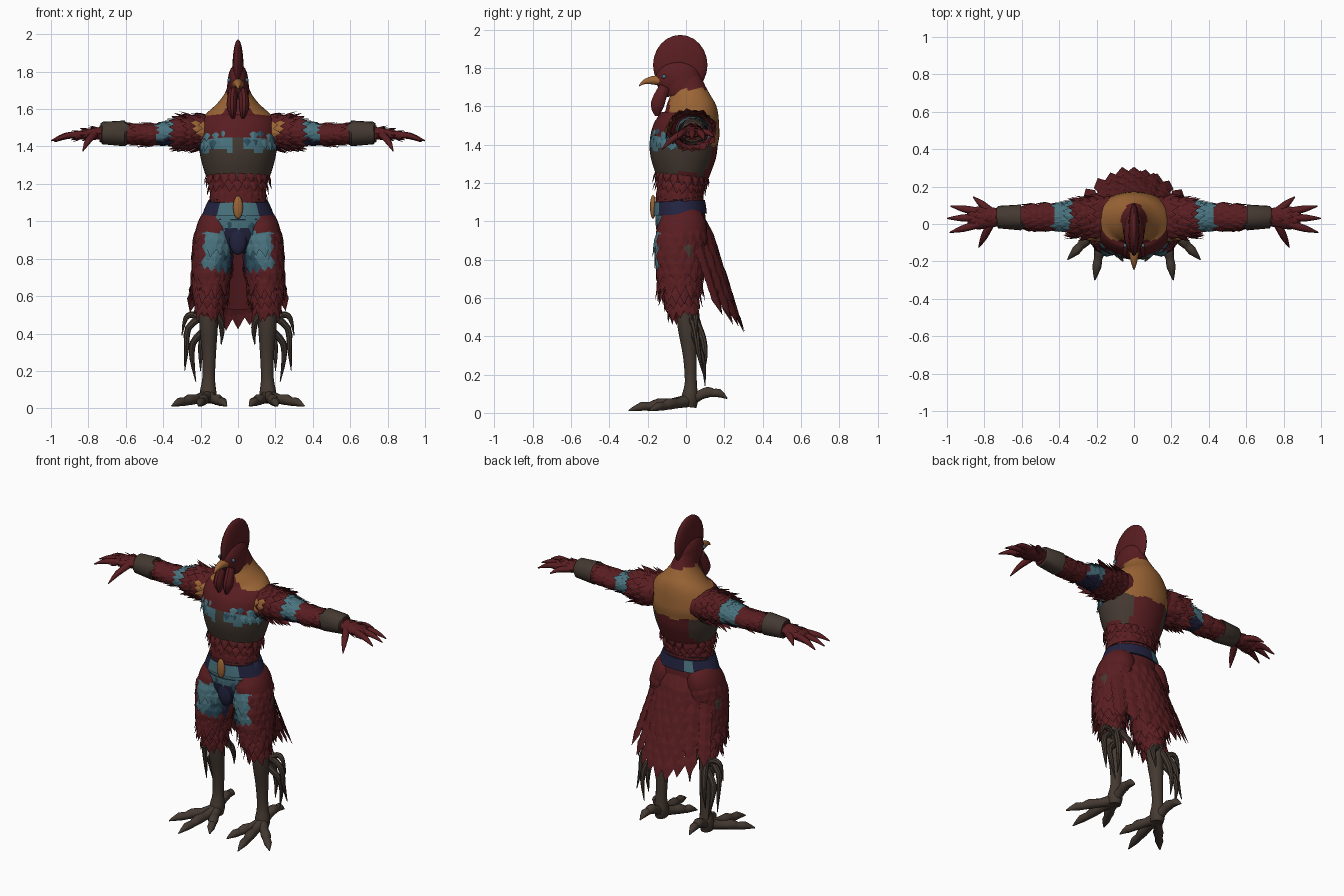
import bpy, bmesh, math, random
from mathutils import Vector as V

if "Cube" in bpy.data.objects:
    bpy.data.objects.remove(bpy.data.objects["Cube"])

random.seed(4)
RED, GOLD, TEAL, DEEP, NAVY, BROWN = range(6)
MATS = []
for nm, c in [("feather red", (.10, .0125, .015)), ("ochre gold", (.33, .13, .036)),
              ("light teal", (.068, .175, .215)), ("deep teal", (.025, .075, .11)),
              ("navy cloth", (.016, .017, .05)), ("scaly brown", (.058, .041, .031))]:
    m = bpy.data.materials.new(nm)
    m.diffuse_color = (*c, 1)
    m.use_nodes = True
    m.node_tree.nodes["Principled BSDF"].inputs["Base Color"].default_value = m.diffuse_color
    MATS.append(m)


def finish(name, bm, mirror=False, smooth=True):
    me = bpy.data.meshes.new(name)
    bm.to_mesh(me)
    bm.free()
    for m in MATS:
        me.materials.append(m)
    ob = bpy.data.objects.new(name, me)
    bpy.context.collection.objects.link(ob)
    if smooth:
        bpy.ops.object.select_all(action='DESELECT')
        ob.select_set(True)
        bpy.context.view_layer.objects.active = ob
        bpy.ops.object.shade_smooth_by_angle(angle=math.radians(40))
    if mirror:
        ob.modifiers.new("Mirror", 'MIRROR')
    return ob


def paint(bm, mat):
    for f in bm.faces:
        f.material_index = mat(f.calc_center_median()) if callable(mat) else mat


def sample(rings, t):
    """Smooth interpolation of (x, y, z, ra, rb) rings."""
    i = max(0, min(int(t), len(rings) - 2))
    u = t - i
    p = [rings[max(0, min(j, len(rings) - 1))] for j in (i - 1, i, i + 1, i + 2)]
    return [.5 * (2 * b + (c - a) * u + (2 * a - 5 * b + 4 * c - d) * u * u
                  + (3 * b - a - 3 * c + d) * u ** 3) for a, b, c, d in zip(*p)]


def frame(rings, t):
    s = sample(rings, t)
    e = V(rings[-1][:3]) - V(rings[0][:3])
    T = (V(sample(rings, min(t + .05, len(rings) - 1))[:3])
         - V(sample(rings, max(t - .05, 0))[:3])).normalized()
    A = V((1, 0, 0)) if abs(e.normalized().z) > .7 else V((0, 0, 1)).cross(T)
    A = (A - T * A.dot(T)).normalized()
    return V(s[:3]), T, A, T.cross(A), max(s[3], .002), max(s[4], .002)


def add_tube(bm, rings, n=10, steps=3):
    loops, total = [], (len(rings) - 1) * steps
    for k in range(total + 1):
        c, T, A, B, ra, rb = frame(rings, k / steps)
        loops.append([bm.verts.new(c + A * ra * math.cos(a) + B * rb * math.sin(a))
                      for a in (2 * math.pi * j / n for j in range(n))])
    for p, q in zip(loops, loops[1:]):
        for j in range(n):
            bm.faces.new((p[j], p[(j + 1) % n], q[(j + 1) % n], q[j]))
    bm.faces.new(loops[0])
    bm.faces.new(loops[-1])


def tubes(name, paths, mat, mirror=True, n=10, steps=3):
    bm = bmesh.new()
    for r in paths:
        add_tube(bm, r, n, steps)
    bmesh.ops.recalc_face_normals(bm, faces=bm.faces)
    paint(bm, mat)
    return finish(name, bm, mirror)


def blob(name, c, r, mat, mirror=False):
    bm = bmesh.new()
    bmesh.ops.create_uvsphere(bm, u_segments=20, v_segments=12, radius=1)
    for v in bm.verts:
        v.co = V((c[0] + v.co.x * r[0], c[1] + v.co.y * r[1], c[2] + v.co.z * r[2]))
    paint(bm, mat)
    return finish(name, bm, mirror)


def add_feather(bm, P, D, N, L, w, mat):
    D = D.normalized()
    S = D.cross(N).normalized()
    N = S.cross(D)
    P = P - N * .008
    M = P + D * L * .5
    bl, br, ml, mr, tip, r = [bm.verts.new(p) for p in (
        P - S * w * .6, P + S * w * .6, M - S * w, M + S * w, P + D * L, M + N * w * .25)]
    for tri in ((bl, br, r), (br, mr, r), (mr, tip, r), (tip, ml, r), (ml, bl, r)):
        bm.faces.new(tri).material_index = mat


def plumage(name, rings, rows, count, L, w, flare, rule, mirror=True):
    """Rows of feathers laid over the surface of a tube; rule gives colour or None."""
    bm = bmesh.new()
    for i, t in enumerate(rows):
        c, T, A, B, ra, rb = frame(rings, t)
        for k in range(count):
            a = 2 * math.pi * (k + .5 * (i % 2) + random.uniform(-.15, .15)) / count
            P = c + A * ra * math.cos(a) + B * rb * math.sin(a)
            N = (A * math.cos(a) / ra + B * math.sin(a) / rb).normalized()
            m = rule(P + T * L * .5)
            if m is not None:
                add_feather(bm, P, T + N * flare * random.uniform(.5, 1.3), N,
                            L * random.uniform(.8, 1.2), w, m)
    return finish(name, bm, mirror, False)


# Torso, top to bottom
TORSO = [(0, y, z, a, b) for z, y, a, b in [
    (1.74, -.01, .05, .085), (1.68, .01, .072, .095), (1.62, .02, .12, .122),
    (1.56, .025, .185, .145), (1.49, .01, .22, .17), (1.42, -.01, .212, .178),
    (1.34, -.015, .2, .172), (1.26, -.02, .178, .148), (1.18, -.03, .15, .122),
    (1.10, -.035, .155, .122), (1.03, -.03, .185, .13), (.92, -.02, .18, .125),
    (.83, -.02, .08, .09)]]


def torso_colour(p):
    x, wob = abs(p.x), .012 * math.sin(p.x * 45)
    if p.z > 1.69:
        return RED
    if p.z > 1.40 + wob and (p.y > .03 and x < .16 or p.z > 1.565 and p.y > -.085):
        return GOLD
    if p.z > 1.45 + wob:
        return RED
    if p.z > 1.38 + wob and p.y < -.04 and x > .04:
        return TEAL if x < .19 else DEEP
    if p.z > 1.24 + wob:
        return RED if p.y > .06 and x < .11 else BROWN
    if p.z > 1.105:
        return RED
    if p.z > 1.03:
        return TEAL if p.y < -.08 and x < .11 else NAVY
    return (TEAL if p.z > .97 else NAVY) if p.y < -.05 and x < .13 else RED


def trim_colour(p):
    x = abs(p.x)
    if p.y > -.05 or p.z < 1.36:
        return None
    if x < .045:
        return GOLD if x < .025 and p.z < 1.41 else None
    return random.choice((TEAL, TEAL, TEAL, DEEP))


tubes("torso", [TORSO], torso_colour, False, 44, 4)
plumage("chest_feathers", TORSO, [3.2, 3.6, 4.0], 24, .075, .026, .15,
        lambda p: RED if p.y < -.06 else None, False)
plumage("chest_trim", TORSO, [4.5, 4.9], 26, .07, .024, .15, trim_colour, False)
plumage("waist_feathers", TORSO, [7.1, 7.6, 8.1], 22, .065, .022, .2, lambda p: RED, False)
plumage("belt_front_feathers", TORSO, [8.9, 9.4, 9.9], 28, .085, .024, .12,
        lambda p: random.choice((TEAL, TEAL, DEEP))
        if p.y < -.1 and abs(p.x) < .115 - (1.06 - p.z) * .4 else None, False)
# Belt wraps round above the thighs
tubes("belt", [[(0, -.033, 1.11, .157, .126), (0, -.033, 1.105, .163, .132),
                (0, -.03, 1.035, .192, .139), (0, -.03, 1.03, .185, .13)]],
      lambda p: TEAL if p.y < -.09 and abs(p.x) < .11 else
      TEAL if p.y > .04 and -.1 < p.x < -.06 else NAVY, False, 40, 2)
blob("buckle", (0, -.172, 1.075), (.026, .016, .062), GOLD)
blob("loin_cloth", (0, -.125, .91), (.05, .03, .09), NAVY)

# Head
blob("comb", (0, -.03, 1.815), (.03, .142, .157), RED)
blob("head", (0, -.04, 1.745), (.055, .12, .1), RED)
tubes("neck", [[(0, -.03, 1.78, .05, .09), (0, -.02, 1.71, .06, .095),
                (0, -.01, 1.67, .06, .09)]], RED, False, 20)
tubes("beak", [[(0, -.13, 1.735, .032, .03), (0, -.18, 1.735, .022, .022),
                (0, -.22, 1.725, .012, .012), (0, -.245, 1.705, .002, .002)]], GOLD, False)
tubes("wattles", [[(.025, -.11, 1.70, .025, .03), (.032, -.135, 1.65, .027, .035),
                   (.032, -.15, 1.60, .026, .036), (.025, -.15, 1.55, .008, .012)]], RED)
blob("eyes", (.048, -.115, 1.755), (.009, .011, .011), TEAL, True)

# Arms
ARM = [(.13, .03, 1.48, .12, .09), (.24, .03, 1.475, .10, .085), (.35, .037, 1.472, .08, .066),
       (.46, .037, 1.465, .072, .056), (.6, .035, 1.467, .06, .054), (.74, .035, 1.468, .045, .045)]


def arm_colour(p):
    if .32 < p.x < .43:
        return NAVY if p.z < 1.435 else TEAL
    return RED


def shoulder_colour(p):
    return GOLD if p.y < -.03 and 1.47 < p.z < 1.535 and .17 < p.x < .25 else RED


tubes("arms", [ARM], arm_colour, True, 20, 6)
plumage("upper_arm_feathers", ARM, [1.55, 1.85, 2.1], 16, .075, .022, .1,
        lambda p: NAVY if p.z < 1.435 else TEAL)
plumage("shoulder_feathers", ARM, [.2, .5, .8, 1.1, 1.3], 18, .085, .025, .35, shoulder_colour)
plumage("forearm_feathers", ARM, [2.68, 2.95, 3.25, 3.5], 14, .075, .022, .2, lambda p: RED)
tubes("wrist_cuffs", [[(.6, .035, 1.47, .064, .064), (.605, .035, 1.47, .069, .069),
                       (.725, .037, 1.472, .06, .06), (.732, .037, 1.472, .052, .052)]],
      BROWN, True, 20, 1)

# Hands with five pointed fingers
HAND = [(.72, .035, 1.472, .045, .035), (.78, .035, 1.468, .058, .032),
        (.85, .033, 1.46, .058, .024), (.89, .03, 1.455, .04, .014)]
hand = [HAND]
for y0, tip in [(.07, (.86, .145, 1.44)), (.065, (.98, .095, 1.425)), (.035, (1.0, .03, 1.43)),
                (.0, (.985, -.045, 1.43)), (-.005, (.83, -.125, 1.375))]:
    short = tip[0] < .9
    a = V((.77 if short else .83, y0, 1.465))
    b = V(tip)
    m = a.lerp(b, .55) + V((0, 0, .012))
    hand.append([(*a, .022, .02), (*m, .018, .016), (*b, .003, .003)])
tubes("hands", hand, RED)
plumage("hand_feathers", HAND, [.3, 1.0, 1.7], 10, .06, .015, .25, lambda p: RED)

# Thighs
THIGH = [(.095, -.025, 1.035, .085, .105), (.115, -.02, .97, .103, .13), (.13, -.03, .88, .108, .13),
         (.14, -.03, .75, .103, .12), (.15, -.03, .63, .078, .087), (.157, -.005, .5, .045, .045)]


def thigh_colour(p):
    if p.y < -.07 and .745 < p.z < .945:
        return NAVY if p.x < .045 else TEAL if p.x < .18 else RED
    if p.x > .19 and -.1 < p.y < .03 and .835 < p.z < .865:
        return BROWN
    return NAVY if p.x < .07 and .8 < p.z and p.y < -.03 else RED


def thigh_plume(p):
    c = thigh_colour(p)
    return random.choice((TEAL, TEAL, TEAL, DEEP)) if c == TEAL else c


tubes("thighs", [THIGH], thigh_colour, True, 24, 5)
plumage("thigh_feathers", THIGH, [1.05, 1.4, 1.75, 2.1, 2.45, 2.8, 3.2], 16, .10, .034, .11,
        thigh_plume)
plumage("knee_feathers", THIGH, [3.4, 3.7, 4.0, 4.3], 13, .105, .027, .25, lambda p: RED)


# Tail: a curved sheet covered with feathers
def tail_point(u, v):
    v2 = v * (1 - .22 * u * u)
    return V((u * (.16 + .07 * v), .095 + .16 * v2 - .09 * u * u, 1.025 - .5 * v2))


bm = bmesh.new()
grid = [[bm.verts.new(tail_point(i / 6 - 1, j / 8)) for i in range(13)] for j in range(9)]
for j in range(8):
    for i in range(12):
        bm.faces.new((grid[j][i], grid[j + 1][i], grid[j + 1][i + 1], grid[j][i + 1]))
bmesh.ops.solidify(bm, geom=bm.faces[:], thickness=.02)
finish("tail_base", bm)
bm = bmesh.new()
for j in range(8):
    v, n = .04 + .125 * j, 8 + j % 2
    for i in range(n):
        u = (i / (n - 1) * 2 - 1) * .98
        D = tail_point(u, v + .05) - tail_point(u, v)
        N = (tail_point(u + .05, v) - tail_point(u - .05, v)).cross(D)
        N = (N if N.y > 0 else -N).normalized()
        add_feather(bm, tail_point(u, v) + N * .01, D.normalized() + N * .1, N,
                    .165 * random.uniform(.85, 1.15), .04, RED)
finish("tail_feathers", bm, False, False)

# Shanks, toes and spurs
tubes("shanks", [[(.157, .0, .56, .05, .05), (.157, .005, .45, .05, .05), (.155, .02, .3, .038, .037),
                  (.157, .025, .16, .034, .032), (.16, .02, .08, .045, .045),
                  (.16, .015, .03, .035, .04)]], BROWN, True, 14)
toes = []
for tx, ty in [(.21, -.30), (.355, -.19), (.06, -.20), (.175, .215)]:
    a, b = V((.16, .015, .065)), V((tx, ty, .012 if ty < 0 else .075))
    lift = 0 if ty < 0 else .03
    toes.append([(*(a.lerp(b, t) + V((0, 0, h + lift * t * (1 - t) * 4))), r, r) for t, h, r in
                 [(0, 0, .036), (.3, .0, .026), (.5, .008, .03), (.65, .004, .022),
                  (.78, .01, .024), (1, 0, .003)]])
tubes("toes", toes, BROWN, True, 10, 2)
spurs = []
for pts in [[(.18, .03, .5), (.265, .05, .43), (.275, .065, .32), (.285, .09, .2)],
            [(.18, .04, .42), (.24, .065, .35), (.245, .09, .26), (.225, .1, .14)],
            [(.17, .04, .5), (.19, .085, .4), (.2, .1, .3), (.2, .09, .2)],
            [(.14, .04, .52), (.095, .06, .47), (.085, .08, .41), (.09, .09, .34)],
            [(.18, .03, .46), (.24, .05, .5), (.28, .05, .48), (.3, .055, .39)]]:
    spurs.append([(*p, r, r) for p, r in zip(pts, (.02, .018, .013, .002))])
tubes("leg_spurs", spurs, BROWN, True, 8)
